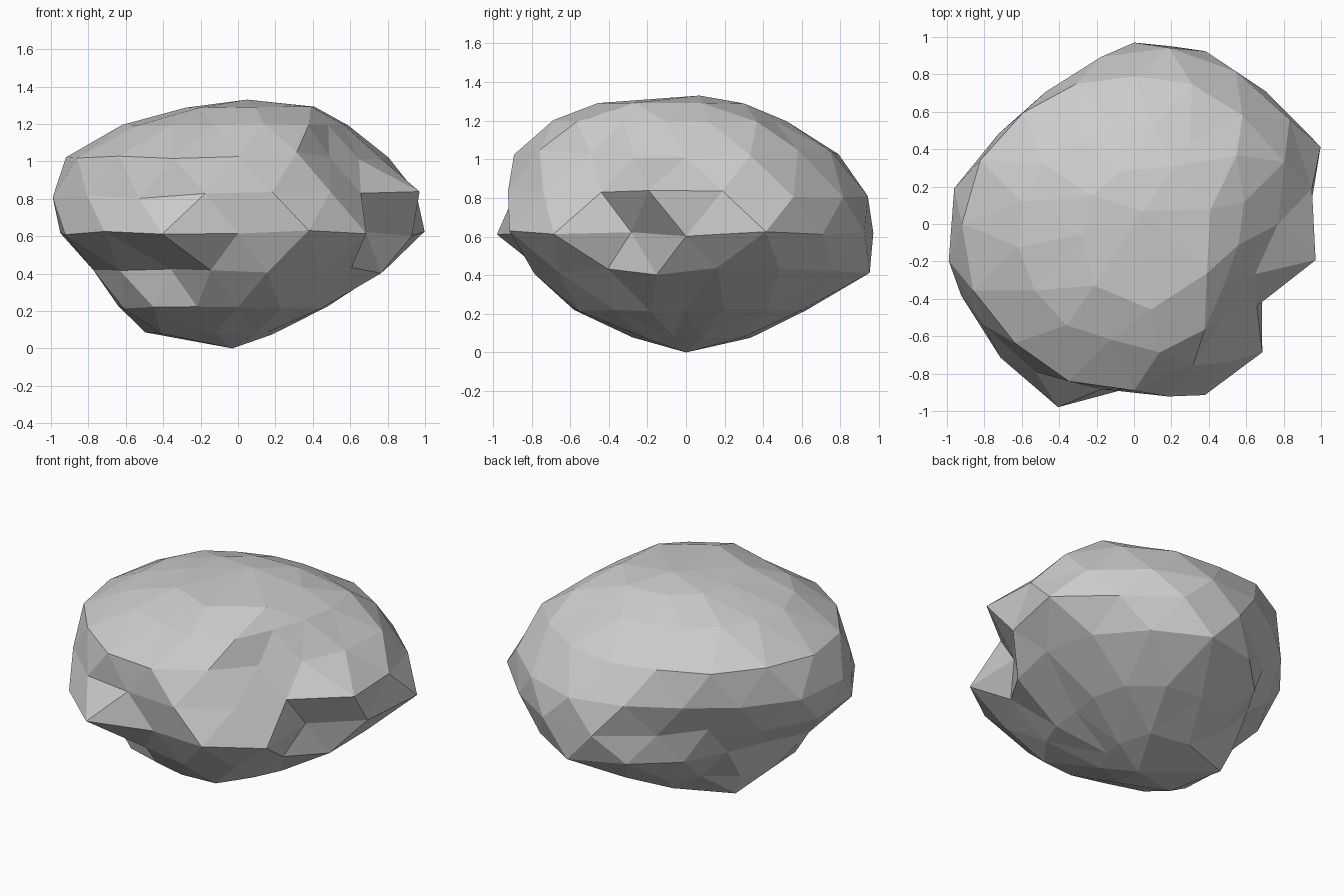
import bpy, bmesh, math, random

if "Cube" in bpy.data.objects:
    bpy.data.objects.remove(bpy.data.objects["Cube"])

random.seed(4)
N = 16

# Horizontal cross-sections of the boulder: height, then radius at 16 compass steps.
# Every other section is turned by half a step so the facets come out as triangles.
SECTIONS = [
    (0.08, (.18, .23, .30, .34, .36, .38, .52, .57, .50, .40, .34, .28, .25, .21, .17, .16)),
    (0.22, (.45, .52, .60, .64, .62, .56, .51, .60, .64, .66, .64, .57, .58, .60, .52, .48)),
    (0.42, (.82, .87, .92, .97, .87, .74, .67, .67, .79, .76, .65, .75, .80, .79, .73, .78)),
    (0.62, (.93, 1.08, 1.0, 1.0, .97, .80, .76, .83, .95, 1.0, 1.01, 1.06, .87, .99, .97, .74)),
    (0.82, (.97, 1.0, .98, .96, .91, .85, .87, .98, 1.01, .97, .95, .90, .94, .89, .79, .99)),
    (1.03, (.77, .87, .82, .81, .79, .81, .84, .89, .92, .93, .90, .91, .89, .82, .69, .70)),
    (1.20, (.60, .66, .54, .53, .52, .54, .57, .61, .63, .64, .65, .63, .70, .68, .58, .57)),
    (1.29, (.43, .42, .42, .34, .30, .30, .28, .28, .28, .30, .37, .43, .47, .48, .50, .46)),
]

bm = bmesh.new()
rings = []
for level, (z, radii) in enumerate(SECTIONS):
    turn = 0.5 if level % 2 == 0 else 0.0
    wobble = 0.02 if 1 < level < 6 else 0.008
    ring = []
    for k, r in enumerate(radii):
        a = 2 * math.pi * (k + turn) / N
        dz = random.uniform(-wobble, wobble)
        ring.append(bm.verts.new((r * math.cos(a), r * math.sin(a), z + dz)))
    rings.append(ring)

# Triangulated bands between neighbouring sections
for level in range(len(rings) - 1):
    low, high = rings[level], rings[level + 1]
    for k in range(N):
        n = (k + 1) % N
        if level % 2 == 0:      # lower section is the turned one
            bm.faces.new((low[k], high[n], high[k]))
            bm.faces.new((low[k], low[n], high[n]))
        else:
            bm.faces.new((low[k], low[n], high[k]))
            bm.faces.new((low[n], high[n], high[k]))

# Close the underside and the crown
base = bm.verts.new((-0.03, 0, 0))
crown = bm.verts.new((0.05, 0.07, 1.33))
for k in range(N):
    n = (k + 1) % N
    bm.faces.new((base, rings[0][n], rings[0][k]))
    bm.faces.new((crown, rings[-1][k], rings[-1][n]))

# Merge the tiny slivers near the poles into larger facets
short = [e for ring in (rings[0], rings[-1]) for e in
         (bm.edges.get((ring[k], ring[k + 1])) for k in range(0, N, 2))]
bmesh.ops.collapse(bm, edges=short)
bmesh.ops.recalc_face_normals(bm, faces=bm.faces)

mesh = bpy.data.meshes.new("boulder")
bm.to_mesh(mesh)
bm.free()
boulder = bpy.data.objects.new("boulder", mesh)
bpy.context.collection.objects.link(boulder)
